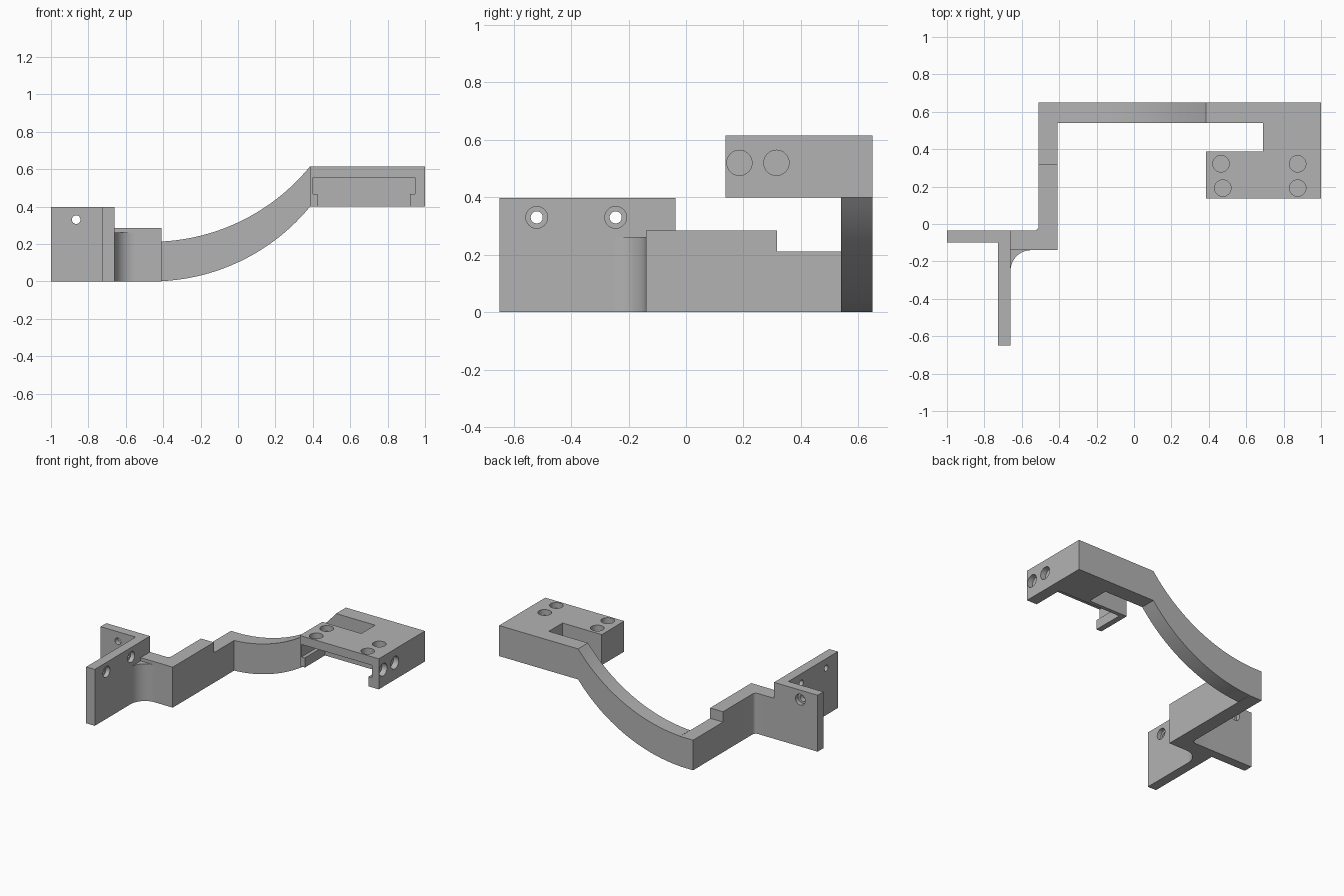
import bpy, bmesh, math
from mathutils import Vector

if "Cube" in bpy.data.objects:
    bpy.data.objects.remove(bpy.data.objects["Cube"], do_unlink=True)

metal = bpy.data.materials.new("matte_grey")
metal.use_nodes = True
GREY = (0.45, 0.45, 0.45, 1)
metal.diffuse_color = GREY
metal.node_tree.nodes["Principled BSDF"].inputs["Base Color"].default_value = GREY


def make(name, bm):
    bmesh.ops.recalc_face_normals(bm, faces=bm.faces)
    mesh = bpy.data.meshes.new(name)
    bm.to_mesh(mesh)
    bm.free()
    ob = bpy.data.objects.new(name, mesh)
    mesh.materials.append(metal)
    bpy.context.collection.objects.link(ob)
    return ob


def prism(name, points, axis, lo, hi):
    """Extrude a closed 2D profile along an axis from lo to hi."""
    place = {"x": lambda a, b: (lo, a, b), "y": lambda a, b: (a, lo, b),
             "z": lambda a, b: (a, b, lo)}[axis]
    bm = bmesh.new()
    face = bm.faces.new([bm.verts.new(place(*p)) for p in points])
    out = bmesh.ops.extrude_face_region(bm, geom=[face])
    shift = Vector([(hi - lo) * (axis == a) for a in "xyz"])
    verts = [v for v in out["geom"] if isinstance(v, bmesh.types.BMVert)]
    bmesh.ops.translate(bm, verts=verts, vec=shift)
    return make(name, bm)


def rect(a0, a1, b0, b1):
    return [(a0, b0), (a1, b0), (a1, b1), (a0, b1)]


def arc(cx, cy, r, start, end, n):
    angles = [math.radians(start + (end - start) * i / n) for i in range(n + 1)]
    return [(cx + r * math.cos(t), cy + r * math.sin(t)) for t in angles]


def hole(axis, a, b, r, lo, hi):
    return prism("hole_cutter", arc(a, b, r, 0, 348.75, 31), axis, lo, hi)


def boolean(ob, tools, operation):
    bpy.context.view_layer.objects.active = ob
    for tool in tools:
        mod = ob.modifiers.new("boolean", "BOOLEAN")
        mod.operation, mod.solver, mod.object = operation, "EXACT", tool
        bpy.ops.object.modifier_apply(modifier=mod.name)
        bpy.data.objects.remove(tool, do_unlink=True)


# T-shaped mounting flange with counterbored screw holes
flange = prism("mounting_flange", [
    (-1, -0.1), (-0.727, -0.1), (-0.727, -0.65), (-0.66, -0.65),
    (-0.66, -0.036), (-1, -0.036)], "z", 0, 0.397)
cuts = [hole("y", -0.865, 0.33, 0.023, -0.2, 0.1),
        hole("y", -0.865, 0.33, 0.038, -0.065, 0.1)]
for y in (-0.52, -0.245):
    cuts += [hole("x", y, 0.33, 0.021, -0.8, -0.6),
             hole("x", y, 0.33, 0.038, -0.69, -0.6)]
boolean(flange, cuts, "DIFFERENCE")

# Concave web blending the flange into the arm
prism("corner_web", [(-0.66, -0.14)] + arc(-0.55, -0.25, 0.11, 180, 90, 14), "z", 0, 0.262)

# Raised elbow of the arm, then the lower straight run
prism("arm_elbow", [(-0.66, -0.14), (-0.41, -0.14), (-0.41, 0.317), (-0.51, 0.317)]
      + arc(-0.535, -0.011, 0.025, 0, -90, 6) + [(-0.66, -0.036)], "z", 0, 0.285)
prism("arm_run", rect(-0.51, -0.41, 0.317, 0.65), "z", 0, 0.212)

# Strut rising along an arc, with constant vertical thickness
steps = 24
end = math.atan2(0.8, 0.6)
start = math.asin(0.05)
lower = []
for i in range(steps + 1):
    t = start + (end - start) * i / steps
    lower.append((math.sin(t) - 0.415 - 0.05 + 0.055 * i / steps - 0.004, 1 - math.cos(t)))
lower = [(-0.41 + (x - lower[0][0]) * 0.795 / (lower[-1][0] - lower[0][0]), z) for x, z in lower]
upper = [(x, z + 0.212 + 0.003 * i / steps) for i, (x, z) in enumerate(lower)]
prism("curved_strut", lower + upper[::-1], "y", 0.54, 0.65)

# Hook-shaped head with a T-slot underneath and blind holes
head = prism("head_block", [
    (0.385, 0.137), (1, 0.137), (1, 0.65), (0.385, 0.65), (0.385, 0.54),
    (0.69, 0.54), (0.69, 0.387), (0.385, 0.387)], "z", 0.4, 0.615)
slot = prism("slot_cutter", [
    (0.425, 0.3), (0.92, 0.3), (0.92, 0.468), (0.947, 0.468),
    (0.947, 0.555), (0.4, 0.555), (0.4, 0.468), (0.425, 0.468)], "y", 0.0, 0.36)
cuts = [slot]
for x, y in ((0.465, 0.322), (0.475, 0.192), (0.875, 0.322), (0.875, 0.192)):
    cuts.append(hole("z", x, y, 0.044, 0.575, 0.7))
for y in (0.186, 0.315):
    cuts.append(hole("x", y, 0.52, 0.044, 0.96, 1.1))
boolean(head, cuts, "DIFFERENCE")

# Smooth the curved faces, keep the edges crisp
bpy.ops.object.select_all(action="DESELECT")
for ob in bpy.data.objects:
    if ob.type == "MESH" and metal.name in ob.data.materials:
        ob.select_set(True)
        bpy.context.view_layer.objects.active = ob
bpy.ops.object.shade_smooth_by_angle(angle=math.radians(30))
